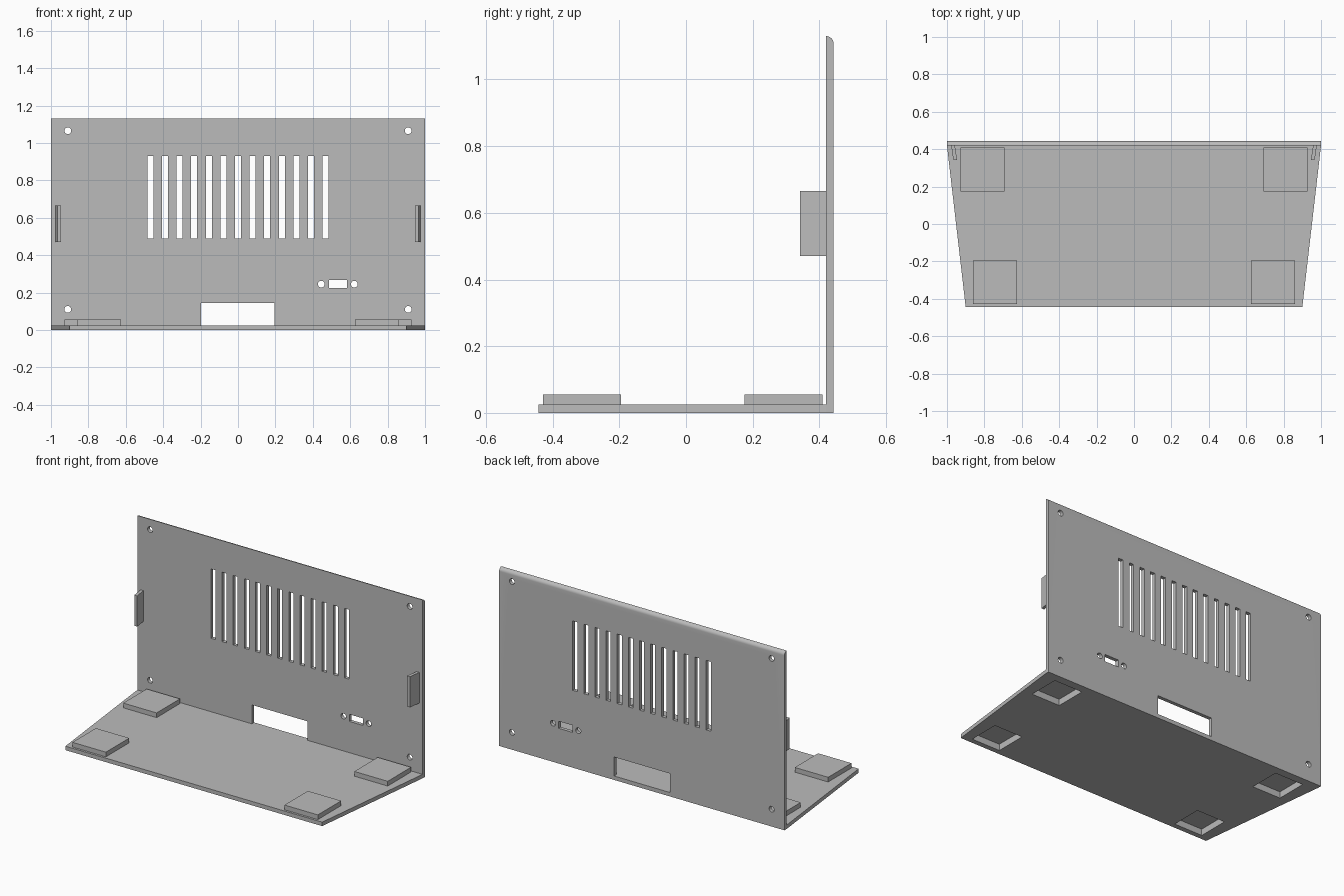
import bpy, bmesh, math
from mathutils import Matrix, Vector

if "Cube" in bpy.data.objects:
    bpy.data.objects.remove(bpy.data.objects["Cube"])

grey = bpy.data.materials.new("panel grey")
grey.use_nodes = True
COLOUR = (0.5, 0.5, 0.5, 1)
grey.diffuse_color = COLOUR
grey.node_tree.nodes["Principled BSDF"].inputs["Base Color"].default_value = COLOUR

FLOOR, WALL_Y, BACK_Y, HALF_D, TOP = 0.025, 0.42, 0.443, 0.443, 1.13


def make(name, bm):
    bmesh.ops.recalc_face_normals(bm, faces=bm.faces)
    mesh = bpy.data.meshes.new(name)
    bm.to_mesh(mesh)
    bm.free()
    obj = bpy.data.objects.new(name, mesh)
    bpy.context.collection.objects.link(obj)
    mesh.materials.append(grey)
    return obj


def box(bm, x0, x1, y0, y1, z0, z1):
    size = (x1 - x0, y1 - y0, z1 - z0)
    mid = ((x0 + x1) / 2, (y0 + y1) / 2, (z0 + z1) / 2)
    bmesh.ops.create_cube(bm, size=1, matrix=Matrix.Translation(mid) @ Matrix.Diagonal((*size, 1)))


def hole(bm, x, z, r=0.018):
    turn = Matrix.Translation((x, WALL_Y, z)) @ Matrix.Rotation(math.pi / 2, 4, "X")
    bmesh.ops.create_cone(bm, cap_ends=True, segments=32, radius1=r, radius2=r, depth=0.2, matrix=turn)


def prism(name, points, direction):
    bm = bmesh.new()
    face = bm.faces.new([bm.verts.new(p) for p in points])
    new = bmesh.ops.extrude_face_region(bm, geom=[face])["geom"]
    bmesh.ops.translate(bm, vec=Vector(direction), verts=[v for v in new if isinstance(v, bmesh.types.BMVert)])
    return make(name, bm)


def cut(obj, cutter):
    mod = obj.modifiers.new("cut", "BOOLEAN")
    mod.operation, mod.solver, mod.object = "DIFFERENCE", "EXACT", cutter
    bpy.context.view_layer.objects.active = obj
    bpy.ops.object.modifier_apply(modifier=mod.name)


# Back panel with rounded rear top edge
R = BACK_Y - WALL_Y
profile = [(-1, WALL_Y, 0), (-1, BACK_Y, 0)]
for i in range(9):
    a = math.pi / 2 * i / 8
    profile.append((-1, WALL_Y + R * math.cos(a), TOP - R + R * math.sin(a)))
back_panel = prism("back_panel", profile, (2, 0, 0))

# Vents, screw holes, port and cable opening
bm = bmesh.new()
for i in range(-6, 7):
    x = i * 0.078
    box(bm, x - 0.016, x + 0.016, 0.3, 0.6, 0.49, 0.93)
for x in (-0.91, 0.91):
    for z in (0.11, 1.065):
        hole(bm, x, z)
for x in (0.445, 0.622):
    hole(bm, x, 0.245)
box(bm, 0.487, 0.583, 0.3, 0.6, 0.223, 0.268)
box(bm, -0.197, 0.194, 0.3, 0.6, FLOOR, 0.145)
panel_cutter = make("panel_cutter", bm)
cut(back_panel, panel_cutter)

# Tapered base plate
base_plate = prism("base_plate", [(-1, WALL_Y, 0), (1, WALL_Y, 0), (0.9, -HALF_D, 0), (-0.9, -HALF_D, 0)],
                   (0, 0, FLOOR))

# Raised foot pads, hollow from below
WALL = 0.018
pads, pockets = bmesh.new(), bmesh.new()
for s in (-1, 1):
    for x, y in ((0.81, 0.292), (0.743, -0.312)):
        h = 0.117
        box(pads, s * x - h, s * x + h, y - h, y + h, FLOOR, 0.055)
        h -= WALL
        box(pockets, s * x - h, s * x + h, y - h, y + h, -0.1, 0.04)
foot_pads = make("foot_pads", pads)
pocket_cutter = make("pocket_cutter", pockets)
cut(base_plate, pocket_cutter)
cut(foot_pads, pocket_cutter)

# Slanted side tabs
for s, side in ((-1, "right"), (1, "left")):
    pts = [(0.977, WALL_Y), (0.958, WALL_Y), (0.946, 0.342), (0.966, 0.342)]
    prism(side + "_tab", [(s * x, y, 0.47) for x, y in pts], (0, 0, 0.195))

for cutter in (panel_cutter, pocket_cutter):
    bpy.data.objects.remove(cutter)

# Smooth the rounded edge and holes
bpy.ops.object.select_all(action="DESELECT")
back_panel.select_set(True)
bpy.context.view_layer.objects.active = back_panel
bpy.ops.object.shade_smooth_by_angle(angle=math.radians(30))
